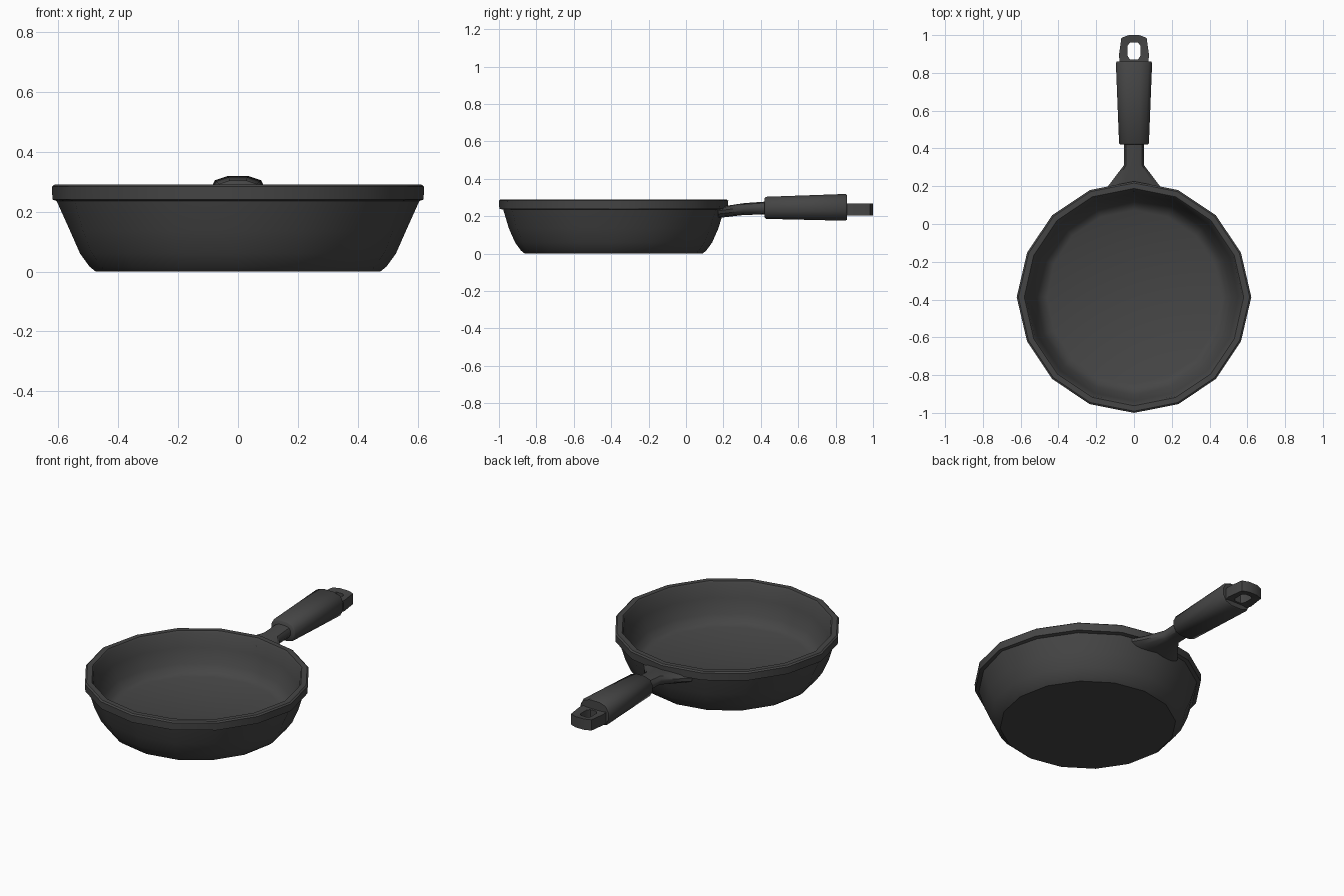
import bpy
import bmesh
from math import cos, sin, pi, radians

cube = bpy.data.objects.get("Cube")
if cube:
    bpy.data.objects.remove(cube, do_unlink=True)

iron = bpy.data.materials.new("dark_iron")
iron.use_nodes = True
colour = (0.06, 0.06, 0.06, 1)
iron.diffuse_color = colour
iron.node_tree.nodes["Principled BSDF"].inputs["Base Color"].default_value = colour
iron.node_tree.nodes["Principled BSDF"].inputs["Roughness"].default_value = 0.7


def loft(name, rings, closed=False, angle=38):
    """Skin a list of point rings; cap the ends, or join last to first."""
    bm = bmesh.new()
    loops = [[bm.verts.new(p) for p in ring] for ring in rings]
    n = len(loops[0])
    pairs = list(zip(loops, loops[1:]))
    if closed:
        pairs.append((loops[-1], loops[0]))
    else:
        bm.faces.new(loops[0][::-1])
        bm.faces.new(loops[-1])
    for a, b in pairs:
        for i in range(n):
            j = (i + 1) % n
            bm.faces.new((a[i], a[j], b[j], b[i]))
    bmesh.ops.recalc_face_normals(bm, faces=bm.faces)
    mesh = bpy.data.meshes.new(name)
    bm.to_mesh(mesh)
    bm.free()
    mesh.materials.append(iron)
    obj = bpy.data.objects.new(name, mesh)
    bpy.context.collection.objects.link(obj)
    bpy.ops.object.select_all(action="DESELECT")
    obj.select_set(True)
    bpy.context.view_layer.objects.active = obj
    bpy.ops.object.shade_smooth_by_angle(angle=radians(angle))


def pan_ring(radius, z, lip=0.0):
    """Sixteen-sided ring, pulled out at both sides to form pouring lips."""
    ring = []
    for i in range(16):
        r = radius + (lip if i % 8 == 0 else 0)
        ring.append((r * cos(i * pi / 8), -0.387 + r * sin(i * pi / 8), z))
    return ring


def mirrored(half, z=None):
    """Close a half outline by mirroring it across x = 0."""
    return half + [(-p[0], *p[1:]) for p in half[::-1]]


def bar_ring(y, w, low, high):
    """Rounded twelve-sided cross-section of a bar running along y."""
    mid, h = (low + high) / 2, (high - low) / 2
    corner = [(0.35, 1), (0.8, 0.8), (1, 0.3)]
    lower = [(w * u, y, mid - h * v) for u, v in corner]
    upper = [(w * u, y, mid + h * v) for u, v in corner[::-1]]
    return mirrored(lower + upper)


def flat_ring(half, z):
    return mirrored([(x, y, z) for x, y in half])


# Pan bowl: outside wall, rim, then inside wall down to the thick floor
profile = [(0.475, 0), (0.495, 0.016), (0.527, 0.06), (0.56, 0.135),
           (0.59, 0.235, 0.015), (0.611, 0.24, 0.008), (0.613, 0.283, 0.008),
           (0.604, 0.29, 0.008), (0.575, 0.29, 0.006), (0.567, 0.28, 0.006),
           (0.55, 0.2), (0.517, 0.118), (0.492, 0.082), (0.46, 0.067)]
loft("pan_bowl", [pan_ring(*p) for p in profile])

# Flared neck joining the bowl to the grip
neck = [(0.172, 0.16, 0.192, 0.25), (0.21, 0.13, 0.195, 0.255),
        (0.31, 0.054, 0.207, 0.27), (0.45, 0.052, 0.21, 0.28)]
loft("handle_neck", [bar_ring(*s) for s in neck])

# Tapered grip
grip = [(0.42, 0.072, 0.193, 0.297), (0.427, 0.079, 0.186, 0.304),
        (0.852, 0.096, 0.176, 0.319), (0.86, 0.091, 0.181, 0.314)]
loft("handle_grip", [bar_ring(*s) for s in grip], angle=50)

# Hanging loop at the handle end
outer = [(0.072, 0.84), (0.08, 0.89), (0.067, 0.985), (0.028, 1.0)]
inner = [(0.02, 0.87), (0.034, 0.89), (0.034, 0.945), (0.02, 0.96)]
loft("hanging_loop", [flat_ring(inner, 0.21), flat_ring(outer, 0.204),
                      flat_ring(outer, 0.268), flat_ring(inner, 0.262)], closed=True)
